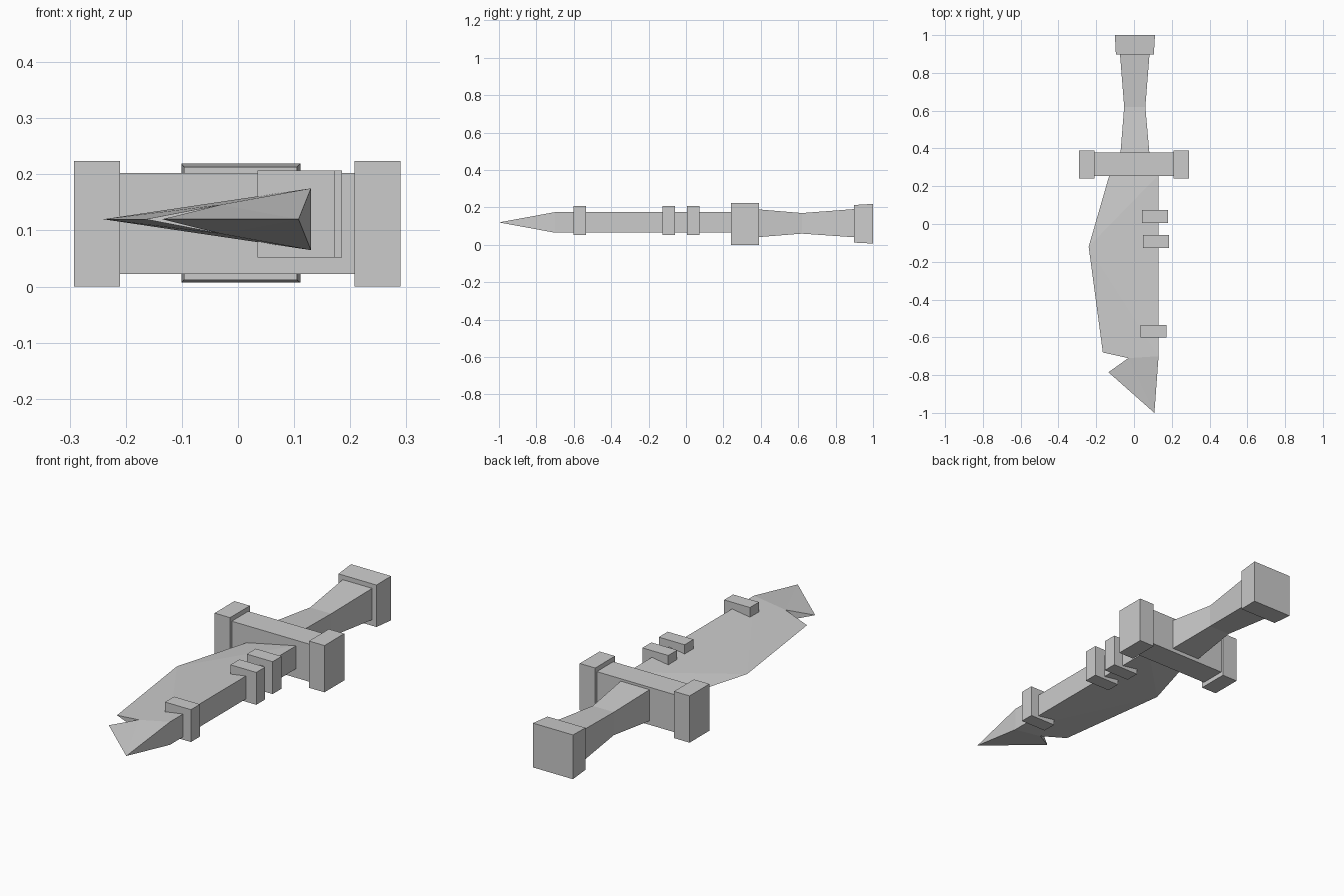
import bpy
import bmesh

cube = bpy.data.objects.get("Cube")
if cube:
    bpy.data.objects.remove(cube, do_unlink=True)

MID = 0.12  # height of the weapon's centre plane

grey = bpy.data.materials.new("plain grey")
grey.use_nodes = True
colour = (0.6, 0.6, 0.6, 1)
grey.diffuse_color = colour
grey.node_tree.nodes["Principled BSDF"].inputs["Base Color"].default_value = colour


def finish(name, bm):
    bmesh.ops.recalc_face_normals(bm, faces=bm.faces[:])
    mesh = bpy.data.meshes.new(name)
    bm.to_mesh(mesh)
    bm.free()
    mesh.materials.append(grey)
    obj = bpy.data.objects.new(name, mesh)
    bpy.context.collection.objects.link(obj)
    return obj


def loft(name, sections):
    """Skin rectangular sections (y, x0, x1, z0, z1) along y."""
    bm = bmesh.new()
    rings = [[bm.verts.new(p) for p in ((x0, y, z0), (x1, y, z0), (x1, y, z1), (x0, y, z1))]
             for y, x0, x1, z0, z1 in sections]
    for a, b in zip(rings, rings[1:]):
        for i in range(4):
            j = (i + 1) % 4
            bm.faces.new((a[i], a[j], b[j], b[i]))
    bm.faces.new(rings[0])
    bm.faces.new(rings[-1])
    return finish(name, bm)


def box(name, x0, x1, y0, y1, z0, z1):
    return loft(name, [(y0, x0, x1, z0, z1), (y1, x0, x1, z0, z1)])


# Blade: wedge section with thick spine, notched edge and pointed tip
outline = [  # x, y, half thickness
    (-0.13, 0.26, 0), (-0.24, -0.12, 0), (-0.165, -0.68, 0), (-0.03, -0.71, 0.026),
    (-0.135, -0.785, 0), (0.108, -1.0, 0), (0.13, -0.7, 0.055), (0.13, 0.26, 0.055)]
bm = bmesh.new()
top = [bm.verts.new((x, y, MID + h)) for x, y, h in outline]
low = [bm.verts.new((x, y, MID - h)) if h else t for (x, y, h), t in zip(outline, top)]
body, tip = (0, 1, 2, 3, 6, 7), (3, 4, 5, 6)
for side in (top, low):
    # the broad faces are split so that every piece stays flat
    for ids in ((0, 1, 7), (1, 6, 7), (1, 3, 6), (1, 2, 3), (3, 4, 5), (3, 5, 6)):
        bm.faces.new([side[i] for i in ids])
for i in range(len(outline)):
    j = (i + 1) % len(outline)
    wall = list(dict.fromkeys((top[i], top[j], low[j], low[i])))
    if len(wall) > 2:
        bm.faces.new(wall)
finish("blade", bm)

# Bands clasping the spine
for name, x, y in (("rear_band", 0.043, 0.005), ("middle_band", 0.048, -0.126),
                   ("front_band", 0.035, -0.602)):
    box(name, x, x + 0.137, y, y + 0.068, 0.052, 0.207)

# Crossguard with a block on each end
box("crossguard", -0.21, 0.21, 0.253, 0.378, 0.022, 0.202)
box("left_guard_block", 0.208, 0.29, 0.24, 0.39, 0, 0.224)
box("right_guard_block", -0.292, -0.21, 0.24, 0.39, 0, 0.224)

# Waisted grip and flared pommel
loft("grip", [(0.37, -0.072, 0.082, 0.04, 0.191), (0.62, -0.052, 0.06, 0.06, 0.17),
              (0.91, -0.075, 0.083, 0.04, 0.192)])
loft("pommel", [(0.898, -0.096, 0.105, 0.012, 0.213), (1.0, -0.101, 0.111, 0.007, 0.219)])
